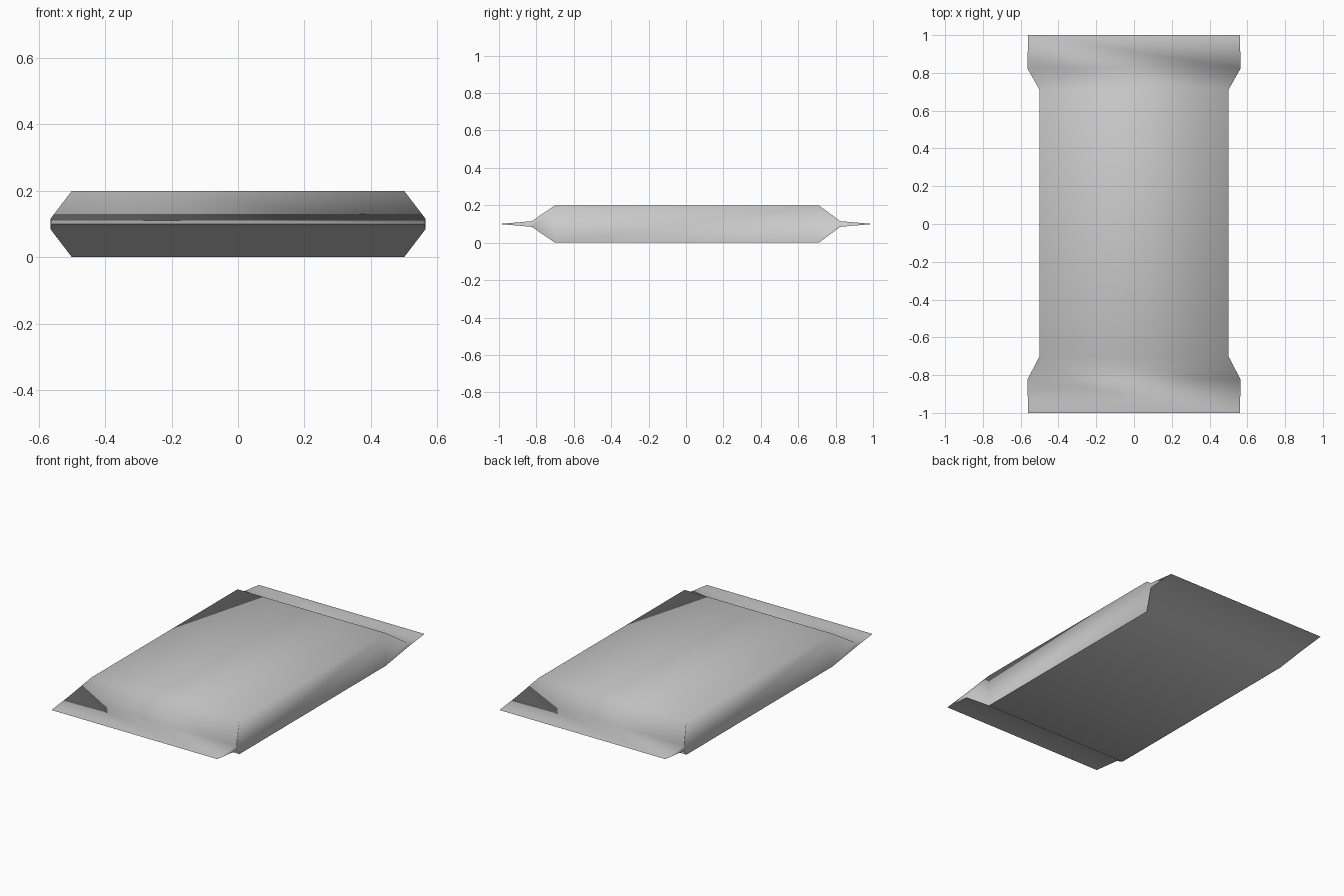
import bpy
import bmesh

# Remove the default cube
cube = bpy.data.objects.get("Cube")
if cube:
    bpy.data.objects.remove(cube, do_unlink=True)

# Single wrapper colour
grey = bpy.data.materials.new("wrapper_grey")
grey.use_nodes = True
colour = (0.6, 0.6, 0.6, 1.0)
grey.diffuse_color = colour
grey.node_tree.nodes["Principled BSDF"].inputs["Base Color"].default_value = colour

MID = 0.1
# Cross-sections along the length: y, half width, half thickness
sections = [
    (-1.0, 0.56, 0.0),
    (-0.825, 0.565, 0.015),
    (-0.70, 0.50, 0.10),
    (0.71, 0.50, 0.10),
    (0.825, 0.565, 0.015),
    (1.0, 0.56, 0.0),
]

# Pillow body lofted through rectangular sections, pinched flat at both ends
bm = bmesh.new()
rings = []
for y, w, h in sections:
    corners = ((-w, -h), (w, -h), (w, h), (-w, h))
    rings.append([bm.verts.new((x, y, MID + dz)) for x, dz in corners])
for a, b in zip(rings, rings[1:]):
    for i in range(4):
        j = (i + 1) % 4
        bm.faces.new((a[i], a[j], b[j], b[i]))
bmesh.ops.remove_doubles(bm, verts=bm.verts[:], dist=0.0005)
bmesh.ops.recalc_face_normals(bm, faces=bm.faces[:])
bm.normal_update()

# Smooth everywhere, with a crisp rim around the underside
for face in bm.faces:
    face.smooth = True
for edge in bm.edges:
    under = [f.normal.z < -0.1 for f in edge.link_faces]
    edge.smooth = all(under) or not any(under)

mesh = bpy.data.meshes.new("wrapper_packet")
bm.to_mesh(mesh)
bm.free()
mesh.materials.append(grey)
packet = bpy.data.objects.new("wrapper_packet", mesh)
bpy.context.collection.objects.link(packet)
